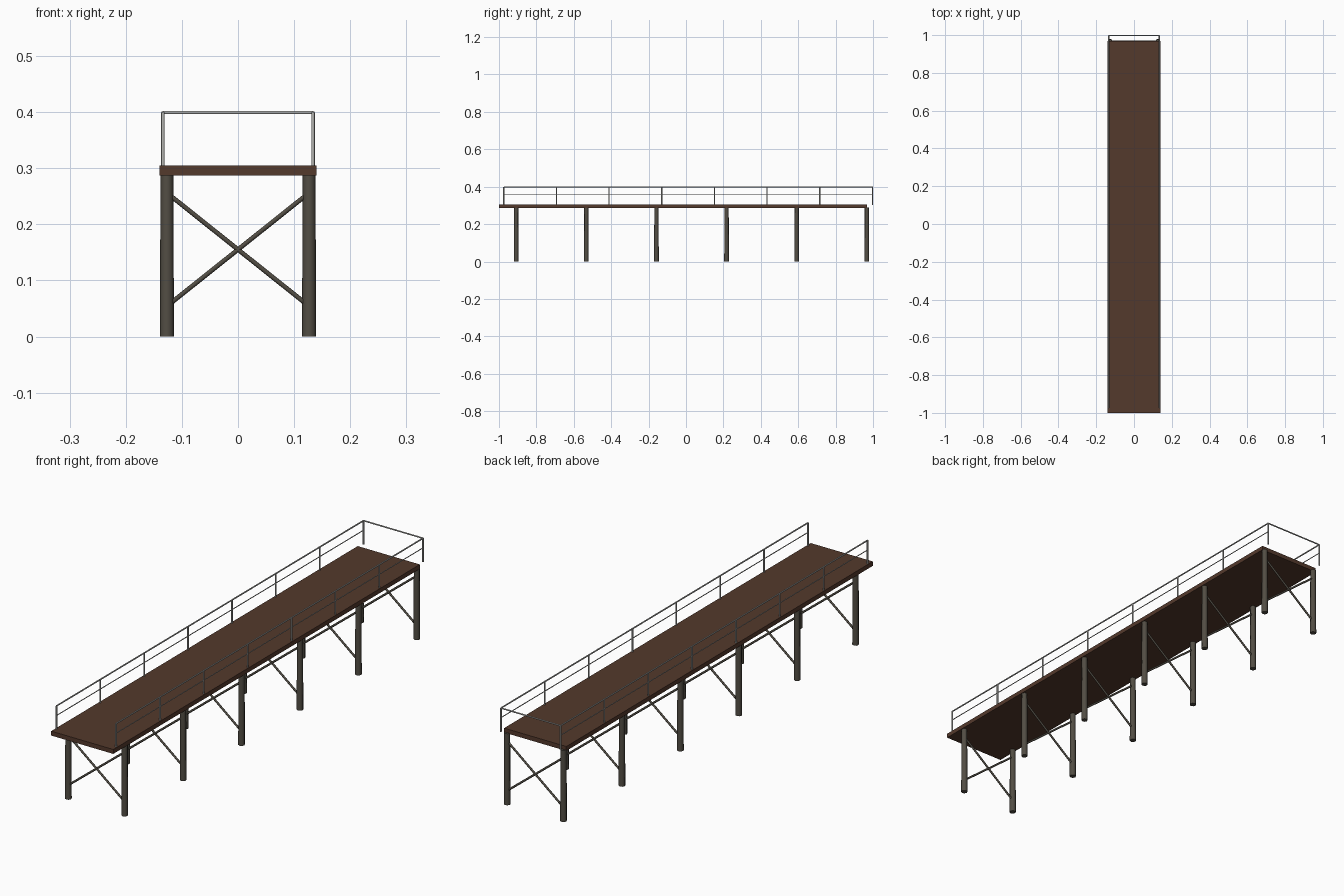
import bpy, bmesh
from mathutils import Vector, Matrix

if "Cube" in bpy.data.objects:
    bpy.data.objects.remove(bpy.data.objects["Cube"])


def material(name, rgb):
    m = bpy.data.materials.new(name)
    m.diffuse_color = (*rgb, 1)
    m.use_nodes = True
    m.node_tree.nodes["Principled BSDF"].inputs["Base Color"].default_value = m.diffuse_color
    return m


WOOD = material("brown_deck", (0.088, 0.041, 0.025))
PILE = material("weathered_pile", (0.085, 0.075, 0.058))
METAL = material("grey_rail", (0.45, 0.45, 0.43))


def finish(bm, name, mat, smooth=False):
    # Round sides are smooth, end caps stay flat
    for f in bm.faces:
        f.smooth = smooth and len(f.verts) == 4
    if smooth:
        for e in bm.edges:
            e.smooth = all(len(f.verts) == 4 for f in e.link_faces)
    me = bpy.data.meshes.new(name)
    bm.to_mesh(me)
    bm.free()
    me.materials.append(mat)
    ob = bpy.data.objects.new(name, me)
    bpy.context.collection.objects.link(ob)
    return ob


def rod(name, a, b, r1, r2, sides, mat):
    """Round rod from a to b, radius r1 at a and r2 at b."""
    a, b = Vector(a), Vector(b)
    d = b - a
    bm = bmesh.new()
    rot = d.to_track_quat('Z', 'Y').to_matrix().to_4x4()
    bmesh.ops.create_cone(bm, cap_ends=True, segments=sides, radius1=r1, radius2=r2,
                          depth=d.length, matrix=Matrix.Translation((a + b) / 2) @ rot)
    return finish(bm, name, mat, True)


# Deck slab
Y0, Y1, Z0, Z1 = -1.0, 0.968, 0.287, 0.305
bm = bmesh.new()
bmesh.ops.create_cube(bm, size=1, matrix=Matrix.Translation((0, (Y0 + Y1) / 2, (Z0 + Z1) / 2))
                      @ Matrix.Diagonal((0.279, Y1 - Y0, Z1 - Z0, 1)))
finish(bm, "deck", WOOD)

# Six pairs of tapered piles with crossed braces
LEG_X = 0.1267
for i in range(6):
    y = -0.908 + 0.375 * i
    for s, side in ((-1, "left"), (1, "right")):
        rod(f"pile_{side}_{i}", (s * LEG_X, y, 0), (s * LEG_X, y, 0.29), 0.0127, 0.0113, 8, PILE)
        rod(f"brace_{side}_{i}", (s * LEG_X, y, 0.054), (-s * LEG_X, y, 0.256),
            0.0041, 0.0041, 8, PILE)

# Railings along both sides
RX, RY0, RY1, TOP = 0.1338, -0.974, 0.9968, 0.399
for s, side in ((-1, "left"), (1, "right")):
    for i in range(8):
        y = RY0 + (RY1 - RY0) * i / 7
        rod(f"rail_post_{side}_{i}", (s * RX, y, 0.303), (s * RX, y, TOP), 0.0032, 0.0032, 8, METAL)
    for name, z, r in (("top", TOP, 0.0028), ("middle", 0.36, 0.0018)):
        rod(f"{name}_rail_{side}", (s * RX, RY0, z), (s * RX, RY1, z), r, r, 8, METAL)

# Cross rail closing the back end
rod("end_rail", (-RX, RY1, TOP), (RX, RY1, TOP), 0.0028, 0.0028, 8, METAL)
